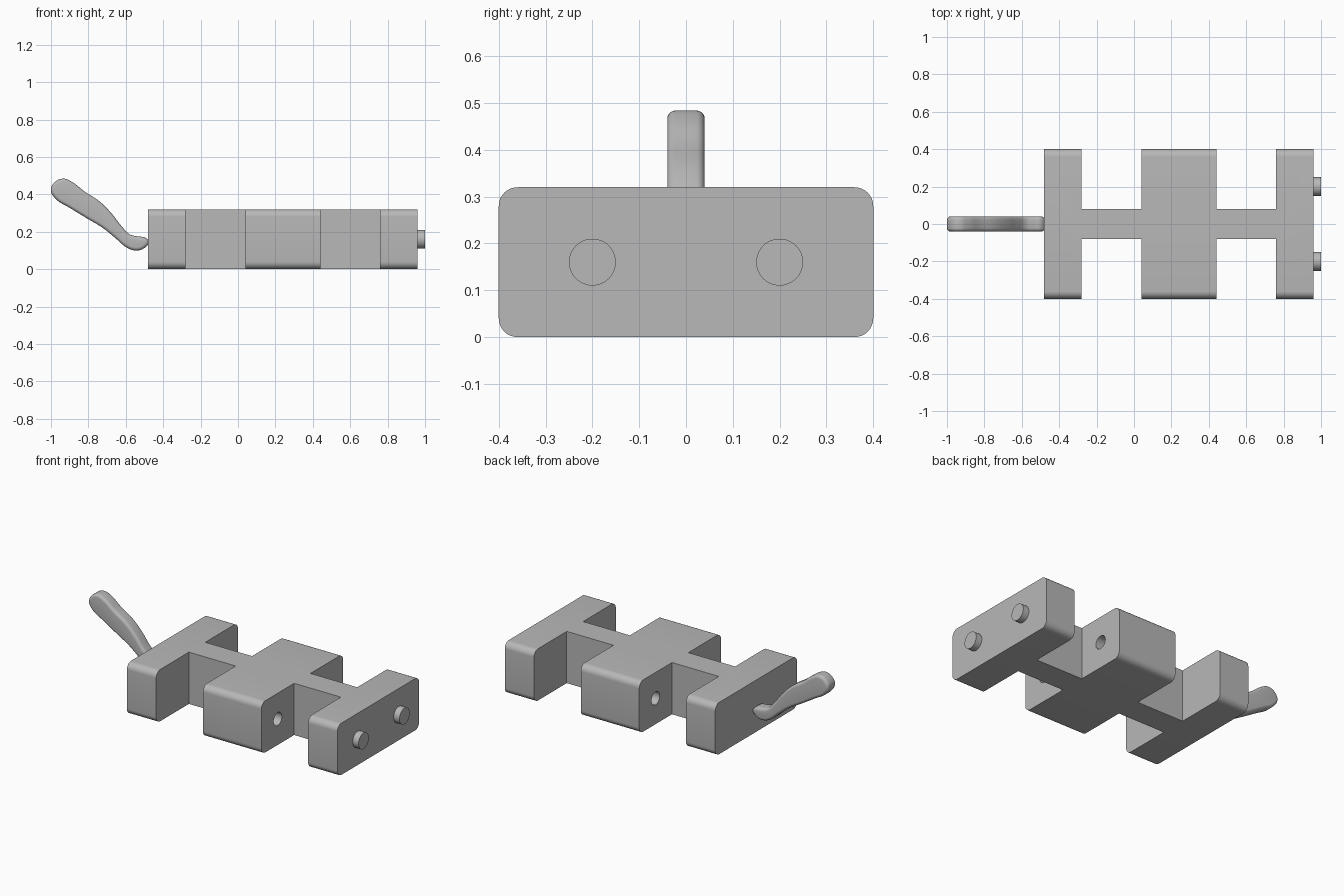
import bpy, bmesh, math
from mathutils import Matrix

cube = bpy.data.objects.get("Cube")
if cube:
    bpy.data.objects.remove(cube, do_unlink=True)

grey = bpy.data.materials.new("plain grey")
grey.use_nodes = True
grey.diffuse_color = (0.48, 0.48, 0.48, 1)
grey.node_tree.nodes["Principled BSDF"].inputs["Base Color"].default_value = grey.diffuse_color


def link(name, bm):
    me = bpy.data.meshes.new(name)
    bmesh.ops.recalc_face_normals(bm, faces=bm.faces[:])
    bm.to_mesh(me)
    bm.free()
    ob = bpy.data.objects.new(name, me)
    me.materials.append(grey)
    bpy.context.collection.objects.link(ob)
    return ob


def box(name, x0, x1, y0, y1, z0, z1, radius=0):
    """Box, with the edges along x rounded if a radius is given."""
    bm = bmesh.new()
    size = Matrix.Diagonal((x1 - x0, y1 - y0, z1 - z0, 1))
    place = Matrix.Translation(((x0 + x1) / 2, (y0 + y1) / 2, (z0 + z1) / 2))
    bmesh.ops.create_cube(bm, size=1, matrix=place @ size)
    if radius:
        along = [e for e in bm.edges
                 if abs(e.verts[0].co.x - e.verts[1].co.x) > 0.01]
        bmesh.ops.bevel(bm, geom=along, offset=radius, segments=8,
                        profile=0.5, affect='EDGES')
    return link(name, bm)


def rod(name, x0, x1, y, z, r):
    """Cylinder lying along x."""
    bm = bmesh.new()
    place = Matrix.Translation(((x0 + x1) / 2, y, z)) @ Matrix.Rotation(math.pi / 2, 4, 'Y')
    bmesh.ops.create_cone(bm, cap_ends=True, segments=48, radius1=r,
                          radius2=r, depth=x1 - x0, matrix=place)
    return link(name, bm)


def smooth(ob, degrees=35):
    bpy.ops.object.select_all(action='DESELECT')
    ob.select_set(True)
    bpy.context.view_layer.objects.active = ob
    bpy.ops.object.shade_smooth_by_angle(angle=math.radians(degrees))


def cut(ob, cutter):
    mod = ob.modifiers.new(cutter.name, 'BOOLEAN')
    mod.operation = 'DIFFERENCE'
    mod.solver = 'EXACT'
    mod.object = cutter
    bpy.ops.object.select_all(action='DESELECT')
    ob.select_set(True)
    bpy.context.view_layer.objects.active = ob
    bpy.ops.object.modifier_apply(modifier=mod.name)
    bpy.data.objects.remove(cutter, do_unlink=True)


# Body: rounded bar with four notches and a hole through each middle lug
body = box("body", -0.48, 0.96, -0.4, 0.4, 0, 0.32, 0.04)
for side in (-1, 1):
    y0, y1 = sorted((side * 0.08, side * 0.6))
    for x0 in (-0.28, 0.44):
        cut(body, box("notch_cutter", x0, x0 + 0.32, y0, y1, -0.2, 0.6))
    cut(body, rod("hole_cutter", -0.05, 0.53, side * 0.24, 0.16, 0.04))
smooth(body)

# Pegs on the end face
for side, label in ((-1, "front"), (1, "back")):
    smooth(rod(label + "_peg", 0.95, 1.0, side * 0.2, 0.16, 0.05))

# Lever: smooth outline, thickened with rounded rims
outline = [(-1, .42), (-.982, .463), (-.935, .484), (-.89, .468), (-.82, .415),
           (-.74, .362), (-.675, .297), (-.62, .227), (-.58, .187),
           (-.535, .175), (-.495, .168), (-.478, .145), (-.502, .112),
           (-.545, .1), (-.59, .113), (-.66, .17), (-.725, .222),
           (-.805, .27), (-.9, .328), (-.975, .376)]
curve = bpy.data.curves.new("lever", 'CURVE')
curve.dimensions = '2D'
curve.fill_mode = 'BOTH'
spline = curve.splines.new('BEZIER')
spline.bezier_points.add(len(outline) - 1)
for point, (x, z) in zip(spline.bezier_points, outline):
    point.co = (x, z, 0)
    point.handle_left_type = point.handle_right_type = 'AUTO'
spline.use_cyclic_u = True
spline.resolution_u = 5
rim = 0.018
curve.offset = -rim
curve.bevel_depth = rim
curve.bevel_resolution = 4
curve.extrude = 0.04 - rim
curve.materials.append(grey)
lever = bpy.data.objects.new("lever", curve)
lever.rotation_euler.x = math.pi / 2
bpy.context.collection.objects.link(lever)
bpy.ops.object.select_all(action='DESELECT')
lever.select_set(True)
bpy.context.view_layer.objects.active = lever
bpy.ops.object.convert(target='MESH')
lever = bpy.context.view_layer.objects.active
bm = bmesh.new()
bm.from_mesh(lever.data)
bmesh.ops.remove_doubles(bm, verts=bm.verts[:], dist=0.0003)
bmesh.ops.recalc_face_normals(bm, faces=bm.faces[:])
bm.to_mesh(lever.data)
bm.free()
smooth(lever, 40)
